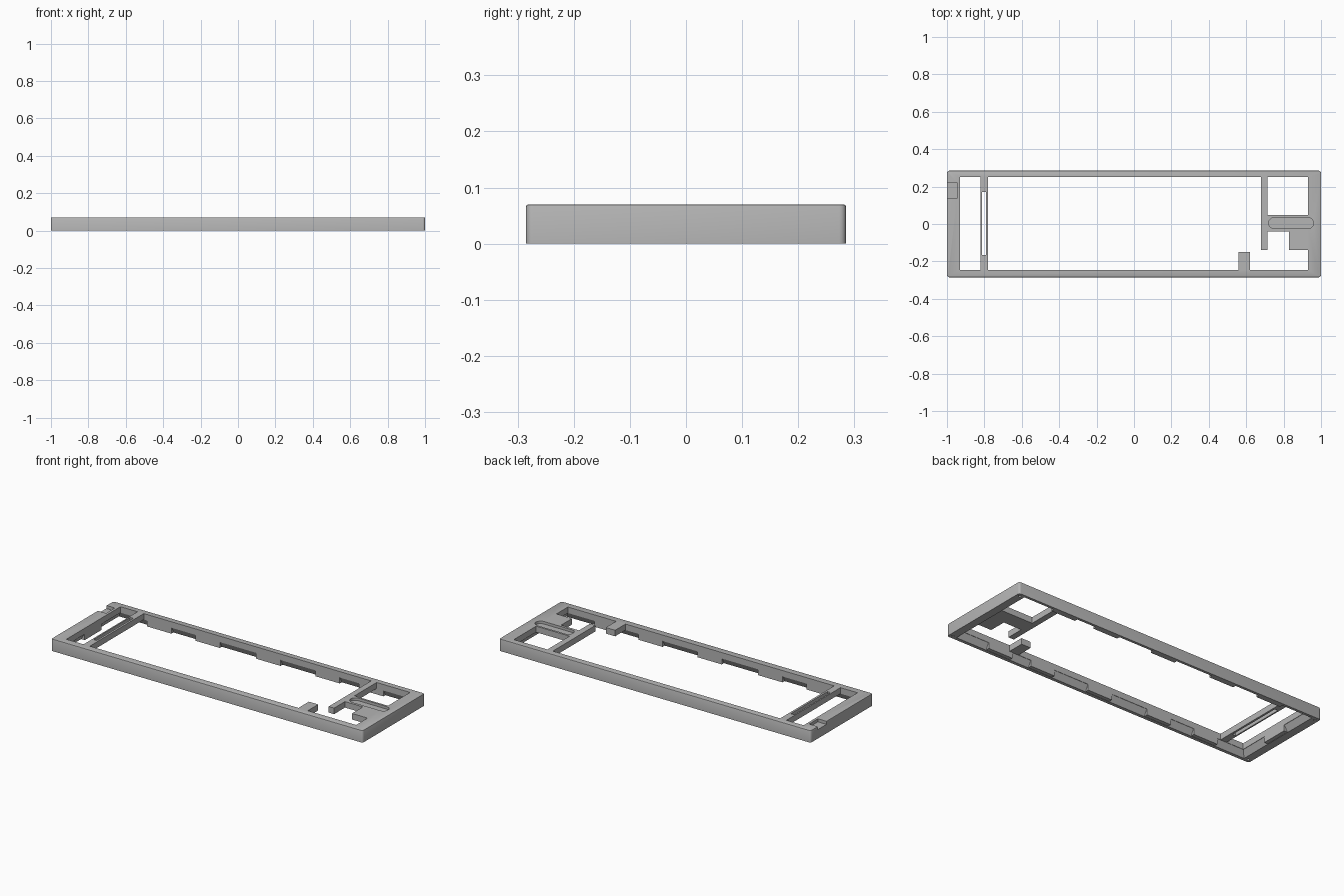
import bpy, bmesh, math

if "Cube" in bpy.data.objects:
    bpy.data.objects.remove(bpy.data.objects["Cube"], do_unlink=True)

H, LIP = 0.07, 0.035          # full height, underside level of the inner parts
BACK, FRONT, END = 0.25, -0.245, 0.93

grey = bpy.data.materials.new("plain grey")
grey.use_nodes = True
colour = (0.46, 0.46, 0.46, 1)
grey.diffuse_color = colour
grey.node_tree.nodes["Principled BSDF"].inputs["Base Color"].default_value = colour


def to_object(name, bm):
    bmesh.ops.recalc_face_normals(bm, faces=bm.faces)
    mesh = bpy.data.meshes.new(name)
    bm.to_mesh(mesh)
    bm.free()
    obj = bpy.data.objects.new(name, mesh)
    bpy.context.collection.objects.link(obj)
    mesh.materials.append(grey)
    return obj


def prism(name, outline, z0, z1, top=None):
    """Solid between a lower outline and an equal or different upper one."""
    bm = bmesh.new()
    low = [bm.verts.new((x, y, z0)) for x, y in outline]
    high = [bm.verts.new((x, y, z1)) for x, y in (top or outline)]
    bm.faces.new(low)
    bm.faces.new(high)
    n = len(low)
    for i in range(n):
        j = (i + 1) % n
        bm.faces.new((low[i], low[j], high[j], high[i]))
    return to_object(name, bm)


def rect(x0, x1, y0, y1):
    return [(x0, y0), (x1, y0), (x1, y1), (x0, y1)]


def stadium(x0, x1, y, r, steps=10):
    pts = []
    for cx, start in ((x1 - r, -90), (x0 + r, 90)):
        for i in range(steps + 1):
            a = math.radians(start + 180 * i / steps)
            pts.append((cx + r * math.cos(a), y + r * math.sin(a)))
    return pts


def cut(obj, cutter):
    mod = obj.modifiers.new("cut", 'BOOLEAN')
    mod.operation, mod.solver, mod.object = 'DIFFERENCE', 'EXACT', cutter
    bpy.context.view_layer.objects.active = obj
    bpy.ops.object.modifier_apply(modifier=mod.name)
    bpy.data.objects.remove(cutter, do_unlink=True)


# Outer block with rounded corners and a softened top edge
frame = prism("frame", rect(-1, 1, -0.285, 0.285), 0, H)
bm = bmesh.new()
bm.from_mesh(frame.data)
upright = [e for e in bm.edges if abs(e.verts[0].co.z - e.verts[1].co.z) > 0.01]
bmesh.ops.bevel(bm, geom=upright, offset=0.012, segments=4, profile=0.5, affect='EDGES')
rim = [e for e in bm.edges if all(v.co.z > H - 0.001 for v in e.verts)]
bmesh.ops.bevel(bm, geom=rim, offset=0.004, segments=2, profile=0.5, affect='EDGES')
bm.to_mesh(frame.data)
bm.free()

# Hollow underside with sloping sides
cut(frame, prism("underside_cutter", rect(-0.96, 0.96, -0.272, 0.275), -0.01, LIP,
                 rect(-END - 0.002, END + 0.002, FRONT - 0.002, BACK + 0.002)))

# Main opening, leaving the front post, the cross bar and the stepped bracket
main = [(-0.78, FRONT), (0.56, FRONT), (0.56, -0.15), (0.62, -0.15), (0.62, FRONT),
        (END, FRONT), (END, -0.14), (0.83, -0.14), (0.83, -0.04), (0.715, -0.04),
        (0.715, -0.14), (0.68, -0.14), (0.68, BACK), (-0.78, BACK)]
cut(frame, prism("main_cutter", main, 0.03, 0.1))

# Smaller openings: end window, square window and slot in the thin bar
for area in (rect(-END, -0.82, FRONT, BACK), rect(0.715, END, 0.047, BACK),
             rect(-0.812, -0.792, -0.165, 0.17)):
    cut(frame, prism("window_cutter", area, 0.03, 0.1))

# Shallow rounded groove and end notch in the top
cut(frame, prism("groove_cutter", stadium(0.72, 0.96, 0.005, 0.03), H - 0.015, 0.1))
cut(frame, prism("notch_cutter", rect(-1.02, -0.945, 0.14, 0.22), H - 0.018, 0.1))

# Small corner holes underneath
for sx in (-1, 1):
    for sy in (-1, 1):
        x, y = sx * 0.979, sy * 0.264
        cut(frame, prism("hole_cutter", stadium(x - 0.007, x + 0.007, y, 0.0069), -0.01, 0.025))

# Clip tabs along the inner walls
HALF = 0.078
for i, x in enumerate((-0.68, -0.37, 0.02, 0.4, 0.68)):
    prism(f"back_tab_{i + 1}", rect(x - HALF, x + HALF, BACK, 0.28), 0.001, LIP + 0.003)
    prism(f"front_tab_{i + 1}", rect(x - HALF, x + HALF, -0.28, FRONT), 0.001, LIP + 0.003)
prism("end_tab", rect(-0.97, -END, -HALF, HALF), 0.001, LIP + 0.003)

# Smooth only the rounded edges of the frame
bpy.ops.object.select_all(action='DESELECT')
frame.select_set(True)
bpy.context.view_layer.objects.active = frame
bpy.ops.object.shade_smooth_by_angle(angle=math.radians(30))
